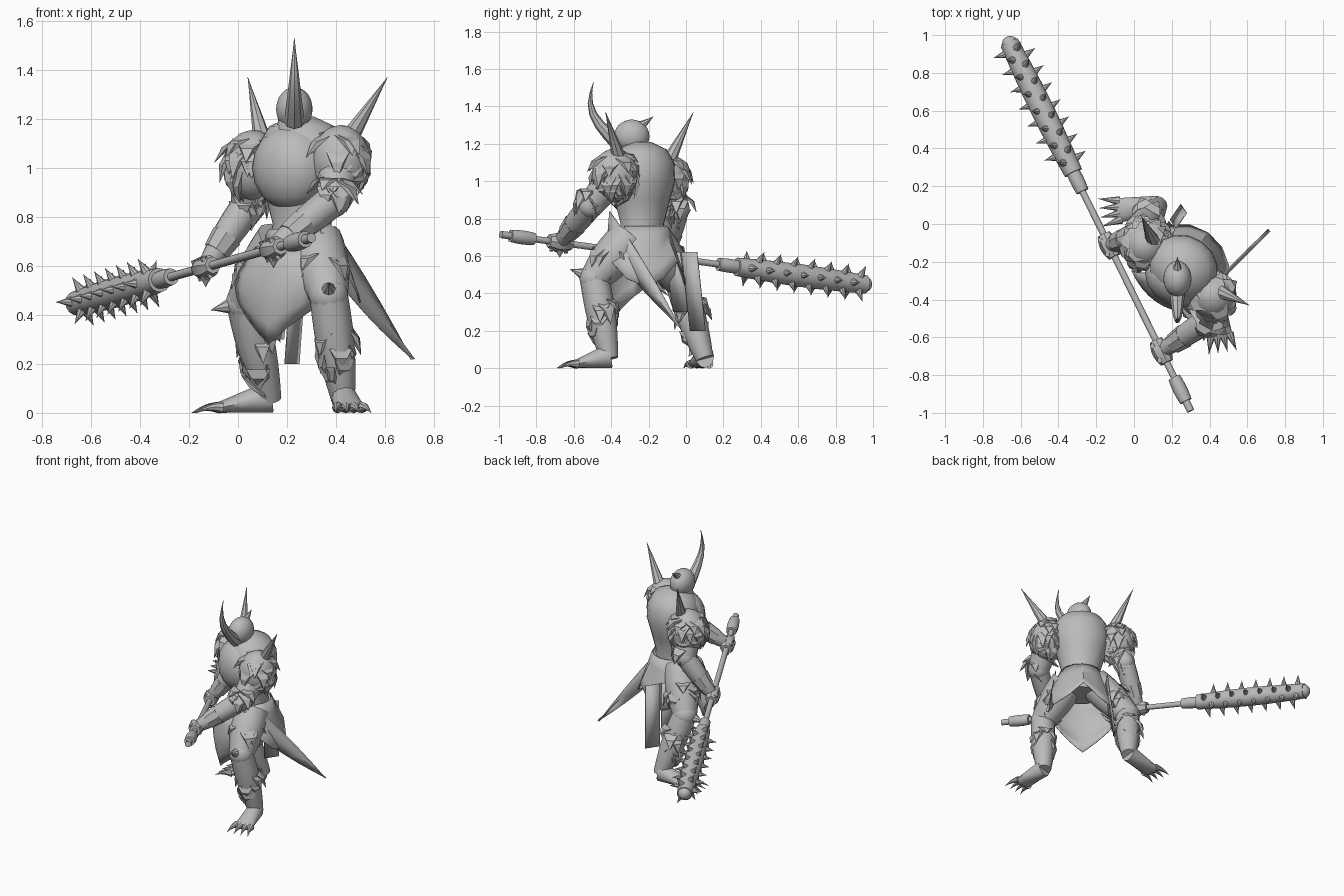
import bpy, bmesh, math, random
from mathutils import Vector

random.seed(4)
if "Cube" in bpy.data.objects:
    bpy.data.objects.remove(bpy.data.objects["Cube"])

colour = (0.5, 0.5, 0.5, 1)
grey = bpy.data.materials.new("plain_grey")
grey.use_nodes = True
grey.diffuse_color = colour
grey.node_tree.nodes["Principled BSDF"].inputs["Base Color"].default_value = colour

UP = Vector((0, 0, 1))
ACROSS = Vector((1, 0, 0))
BODY = Vector((0.25, -0.25, 0))
LEFT = Vector((0.82, -0.57, 0)).normalized()
FRONT = UP.cross(LEFT) * -1


def body(left, front, up):
    """Point in the twisted body frame."""
    return BODY + LEFT * left + FRONT * front + UP * up


def steps(count):
    return [i / count for i in range(count + 1)]


def finish(name, bm, angle=40):
    bmesh.ops.recalc_face_normals(bm, faces=bm.faces)
    mesh = bpy.data.meshes.new(name)
    bm.to_mesh(mesh)
    bm.free()
    mesh.materials.append(grey)
    mesh.shade_smooth()
    mesh.set_sharp_from_angle(angle=math.radians(angle))
    obj = bpy.data.objects.new(name, mesh)
    bpy.context.collection.objects.link(obj)
    return obj


def bridge(bm, rows, closed):
    for low, high in zip(rows, rows[1:]):
        for k in range(len(low) - (not closed)):
            j = (k + 1) % len(low)
            bm.faces.new((low[k], low[j], high[j], high[k]))


def add_tube(bm, rings, sides, side=None):
    """Each ring is (centre, radius along side, radius across it)."""
    span = (rings[-1][0] - rings[0][0]).normalized()
    side = side or (UP if abs(span.x) > 0.8 else ACROSS)
    rows = []
    for i, (centre, wide, deep) in enumerate(rings):
        before = rings[max(i - 1, 0)][0]
        after = rings[min(i + 1, len(rings) - 1)][0]
        ahead = (after - before).normalized()
        u = (side - ahead * side.dot(ahead)).normalized()
        v = ahead.cross(u)
        turns = [math.tau * k / sides for k in range(sides)]
        rows.append([bm.verts.new(centre + u * wide * math.cos(a) + v * deep * math.sin(a)) for a in turns])
    bridge(bm, rows, True)
    bm.faces.new(rows[0])
    bm.faces.new(rows[-1])


def tube(name, rings, sides=12, side=None):
    bm = bmesh.new()
    add_tube(bm, rings, sides, side)
    return finish(name, bm)


def limb(name, start, end, first, last, swell=0, sides=12):
    """Tapering limb that swells in the middle."""
    radii = [(t, first + (last - first) * t + swell * math.sin(math.pi * t)) for t in steps(6)]
    return tube(name, [(start.lerp(end, t), r, r) for t, r in radii], sides)


def spike(name, root, tip, radius, bend=Vector(), bm=None):
    """Pointed cone, bowed sideways by the bend vector."""
    target = bm or bmesh.new()
    rings = [(root.lerp(tip, t) + bend * math.sin(math.pi * t), max(radius * (1 - t), 0.001)) for t in steps(6)]
    add_tube(target, [(c, r, r) for c, r in rings], 8)
    if not bm:
        finish(name, target)


def ball(name, centre, radii):
    bm = bmesh.new()
    bmesh.ops.create_icosphere(bm, subdivisions=3, radius=1)
    for v in bm.verts:
        v.co = centre + Vector(a * b for a, b in zip(v.co, radii))
    finish(name, bm)


def sheet(name, points):
    bm = bmesh.new()
    bridge(bm, [[bm.verts.new(p) for p in row] for row in points], False)
    finish(name, bm).modifiers.new("thickness", "SOLIDIFY").thickness = 0.006


def plates(name, centre, radii, count):
    """Overlapping pointed plates lying close against an ellipsoid."""
    bm = bmesh.new()
    for _ in range(count):
        z, a = random.uniform(-0.7, 0.9), random.uniform(0, math.tau)
        flat = math.sqrt(1 - z * z)
        out = Vector((flat * math.cos(a), flat * math.sin(a), z))
        base = centre + Vector(n * r for n, r in zip(out, radii)) - out * 0.01
        down = (out * out.z - UP).normalized() * random.uniform(0.07, 0.12)
        side = out.cross(down.normalized()) * 0.05
        corners = (base + side, base - side, base + down * 1.1 - out * 0.012,
                   base + down / 2 + side / 2 + out * 0.013, base + down / 2 - side / 2 + out * 0.013)
        bmesh.ops.convex_hull(bm, input=[bm.verts.new(c) for c in corners])
    finish(name, bm, 30)


# Torso, belt and chest
profile = ((0.6, 0.13), (0.7, 0.14), (0.77, 0.125), (0.9, 0.16), (1, 0.19), (1.1, 0.185), (1.17, 0.14), (1.21, 0.05))
tube("torso", [(body(0, -0.02, z), r, r * 0.9) for z, r in profile], 16, LEFT)
limb("belt", body(0, -0.02, 0.69), body(0, -0.02, 0.75), 0.14, 0.135, 0.012)
tube("chest_plate", [(body(0, 0.06, 1 + 0.17 * math.sin(a)), 0.16 * math.cos(a) + 0.01, 0.12 * math.cos(a) + 0.01)
                     for a in (t * 3 - 1.5 for t in steps(8))], 14, LEFT)

# Helm with a tall front horn and a small rear crest
HEAD = Vector((0.23, -0.29, 1.24))
ball("helm", HEAD, (0.075, 0.095, 0.09))
limb("neck", HEAD - UP * 0.14, HEAD, 0.08, 0.06)
spike("visor", HEAD - UP * 0.02, HEAD + Vector((0, -0.08, -0.13)), 0.07)
spike("helm_horn", HEAD + Vector((0, -0.06, -0.05)), Vector((0.23, -0.495, 1.53)), 0.042, Vector((0, -0.075, 0)))
spike("helm_crest", HEAD + UP * 0.03, HEAD + Vector((0, 0.115, 0.105)), 0.045, UP * -0.005)

# Long spiked club
BUTT, TIP = Vector((0.3, -0.99, 0.715)), Vector((-0.67, 0.98, 0.445))


def along(t):
    return BUTT.lerp(TIP, t)


for name, start, end, radius, swell in (
        ("pommel", 0, 0.03, 0.02, 0), ("grip", 0.026, 0.09, 0.033, 0.005), ("shaft", 0.08, 0.6, 0.018, 0),
        ("socket", 0.59, 0.65, 0.034, 0.004), ("club_head", 0.64, 0.99, 0.05, 0.012)):
    limb(name, along(start), along(end), radius, radius, swell, 14)
ball("club_end", along(0.985), (0.045, 0.045, 0.045))
axis = (TIP - BUTT).normalized()
beside = axis.cross(UP).normalized()
over = beside.cross(axis)
studs = bmesh.new()
for row in range(6):
    a = math.tau * row / 6
    out = beside * math.cos(a) + over * math.sin(a)
    for i in range(7):
        root = along(0.67 + (i + row % 2 / 2) * 0.046) + out * 0.045
        spike("", root, root + out * 0.065 + axis * 0.01, 0.022, bm=studs)
finish("club_spikes", studs)


def foot(name, heel, toes):
    span = toes - heel
    flank = UP.cross(span).normalized()
    tube(name, [(heel + span * t * 0.7 + UP * h, 0.05 + t * 0.015, h)
                for t, h in ((t, 0.065 - 0.045 * t) for t in steps(5))], 12, flank)
    for k in range(4):
        fan = flank * (k - 1.5) * 0.033
        root = heel + span * 0.65 + fan + UP * 0.022
        spike(name + "_claw", root, toes + fan * 1.5, 0.024, UP * 0.01)


# Arms, fists, legs and feet, posed joint by joint
POSE = {
    "left": dict(shoulder=(0.42, -0.38, 1.03), elbow=(0.39, -0.51, 0.87), horn=(0.61, -0.43, 1.37), hold=0.16,
                 hip=(0.32, -0.3, 0.7), knee=(0.37, -0.49, 0.48), kneecap=(0.37, -0.62, 0.53),
                 heel=(0.43, -0.41, 0), toes=(0.47, -0.68, 0)),
    "right": dict(shoulder=(0.06, -0.11, 1.01), elbow=(0.04, -0.05, 0.85), horn=(0.04, 0.04, 1.37), hold=0.445,
                  hip=(0.18, -0.19, 0.7), knee=(0.03, -0.03, 0.45), kneecap=(-0.11, -0.05, 0.42),
                  heel=(0.13, 0.1, 0), toes=(-0.18, 0.06, 0)),
}
for side, pose in POSE.items():
    hold = pose.pop("hold")
    j = {key: Vector(point) for key, point in pose.items()}
    hand = along(hold)
    ankle = j["heel"] + UP * 0.05

    # Shoulder
    size = (0.12, 0.125, 0.145)
    ball(side + "_pauldron", j["shoulder"], size)
    plates(side + "_pauldron_plates", j["shoulder"], size, 45)
    spike(side + "_shoulder_spike", j["shoulder"] + Vector((0.04, 0.02, 0.1)), j["horn"], 0.038)

    # Arm
    limb(side + "_upper_arm", j["shoulder"], j["elbow"], 0.09, 0.07)
    ball(side + "_elbow", j["elbow"], (0.07, 0.07, 0.07))
    limb(side + "_forearm", j["elbow"], hand, 0.066, 0.035, 0.01)
    limb(side + "_cuff", j["elbow"].lerp(hand, 0.5), j["elbow"].lerp(hand, 0.75), 0.065, 0.055, sides=8)
    plates(side + "_elbow_plates", j["elbow"] + UP * 0.03, (0.075, 0.075, 0.08), 12)

    # Fist wrapped around the shaft
    limb(side + "_fist", along(hold - 0.03), along(hold + 0.03), 0.035, 0.035, 0.016, 8)
    for i in range(4):
        knuckle = along(hold + (i - 1.5) * 0.013)
        limb(side + "_finger", knuckle + over * 0.035 - beside * 0.03, knuckle - over * 0.05, 0.014, 0.012, sides=6)
    spike(side + "_hand_guard", hand, hand - UP * 0.08, 0.05)

    # Leg
    limb(side + "_thigh", j["hip"], j["knee"], 0.11, 0.08, 0.015)
    ball(side + "_knee", j["knee"], (0.08, 0.08, 0.08))
    limb(side + "_shin", j["knee"], ankle, 0.078, 0.048, 0.014)
    spike(side + "_knee_guard", j["knee"], j["kneecap"], 0.06)
    plates(side + "_thigh_plates", j["hip"].lerp(j["knee"], 0.6), (0.1, 0.11, 0.13), 12)
    plates(side + "_shin_plates", j["knee"].lerp(ankle, 0.5), (0.075, 0.08, 0.16), 16)
    foot(side + "_foot", j["heel"], j["toes"])

# Front apron with a pointed hem
columns = [t * 2 - 1 for t in steps(8)]
sheet("apron", [[body(s * (0.14 + 0.06 * math.sin(t * 2.5)) - 0.03 * t, 0.17 + 0.04 * math.sin(t * 3) - 0.06 * s * s,
                      0.68 - t * (0.4 - 0.14 * abs(s))) for s in columns] for t in steps(5)])

# Rear coat flaring over the hips and arched between the legs
sheet("rear_coat", [[body(math.sin(s * 1.7) * (0.14 + 0.11 * t), -math.cos(s * 1.7) * (0.14 + 0.09 * t) - 0.02,
                          0.76 - t * (0.19 + 0.13 * math.sin(abs(s) * math.pi))) for s in columns]
                    for t in steps(4)])

# Two tails hanging behind the right hip
for b, low in ((-0.06, 0.3), (-0.17, 0.2)):
    sheet("coat_tail", [[body(-0.15 - 0.05 * t, b - w - 0.02 * t, 0.62 + t * (low - 0.62)) for w in (0, 0.1)]
                        for t in steps(2)])

# Long blade-shaped flap trailing from the left hip
root, tip = Vector((0.33, -0.41, 0.74)), Vector((0.71, -0.03, 0.22))
sheet("hip_blade", [[root.lerp(tip, t) + UP * s * 0.1 * (1.001 - t * t) + LEFT * 0.015 * (1 - abs(s))
                     for t in steps(6)] for s in (-1, 0, 1)])
